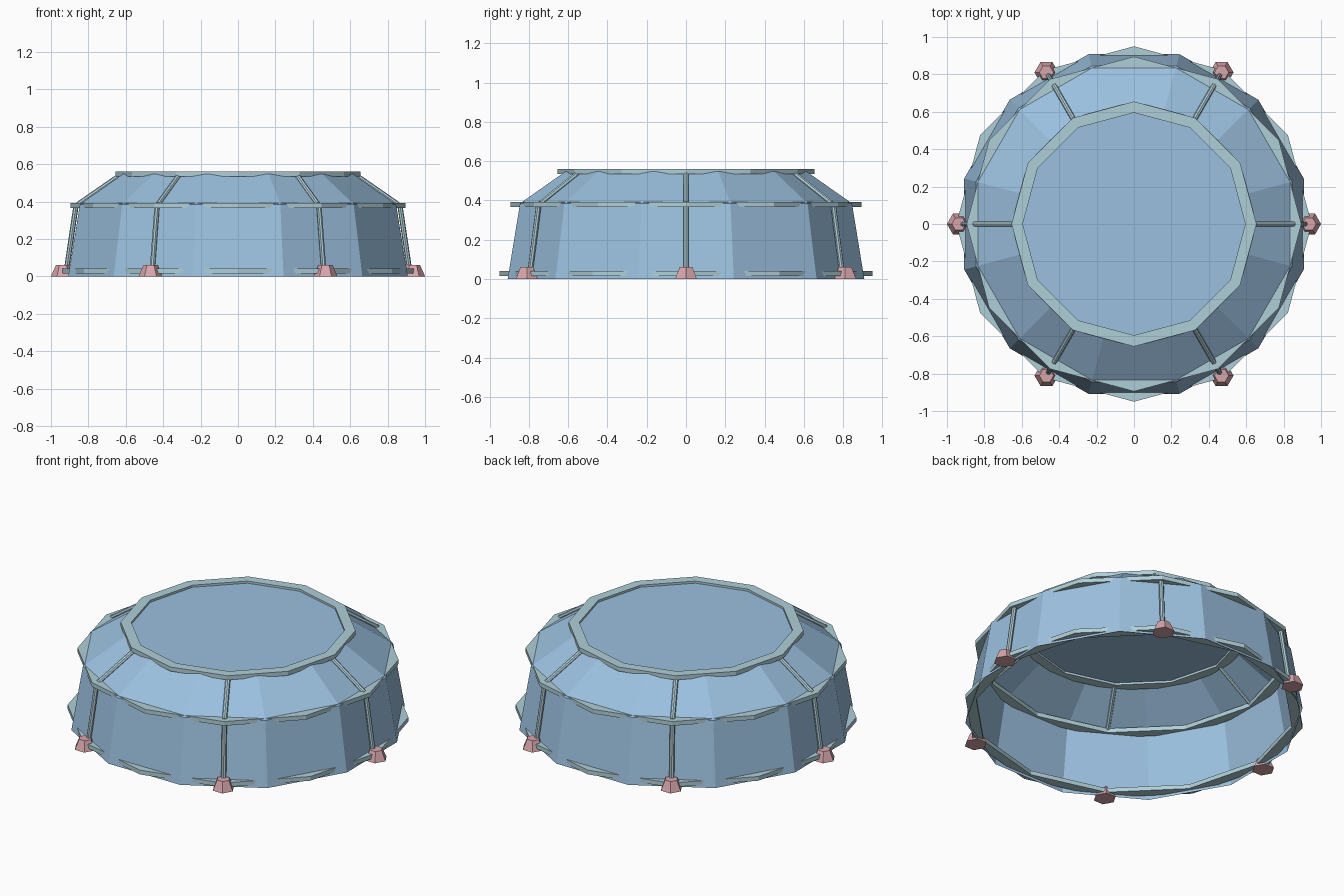
import bpy, bmesh, math
from mathutils import Vector

if "Cube" in bpy.data.objects:
    bpy.data.objects.remove(bpy.data.objects["Cube"])


def material(name, rgb):
    m = bpy.data.materials.new(name)
    m.diffuse_color = (*rgb, 1)
    m.use_nodes = True
    m.node_tree.nodes["Principled BSDF"].inputs["Base Color"].default_value = m.diffuse_color
    return m


GLASS = material("glass_blue", (0.33, 0.53, 0.74))
FRAME = material("frame_teal", (0.43, 0.62, 0.68))
FOOT = material("foot_pink", (0.68, 0.38, 0.41))


def finish(bm, name, mat, recalc=True):
    if recalc:
        bmesh.ops.recalc_face_normals(bm, faces=bm.faces)
    me = bpy.data.meshes.new(name)
    bm.to_mesh(me)
    bm.free()
    me.materials.append(mat)
    ob = bpy.data.objects.new(name, me)
    bpy.context.collection.objects.link(ob)
    return ob


def loop(bm, r, z, offset, n=12):
    return [bm.verts.new((r * math.cos(offset + i * math.tau / n),
                          r * math.sin(offset + i * math.tau / n), z)) for i in range(n)]


def bridge(bm, a, b):
    n = len(a)
    for i in range(n):
        j = (i + 1) % n
        bm.faces.new((a[i], a[j], b[j], b[i]))


def ring(name, outer, z0, z1, width=0.06):
    bm = bmesh.new()
    prof = [(outer, z0), (outer, z1), (outer - width, z1), (outer - width, z0)]
    loops = [loop(bm, r, z, 0) for r, z in prof]
    for k in range(4):
        bridge(bm, loops[k], loops[(k + 1) % 4])
    finish(bm, name, FRAME)


def rod(name, p, q, radius, sides=8):
    p, q = Vector(p), Vector(q)
    d = q - p
    bm = bmesh.new()
    bmesh.ops.create_cone(bm, cap_ends=True, segments=sides, radius1=radius,
                          radius2=radius, depth=d.length)
    ob = finish(bm, name, FRAME)
    ob.location = (p + q) / 2
    ob.rotation_mode = 'QUATERNION'
    ob.rotation_quaternion = d.to_track_quat('Z', 'Y')


# Dome shell: twelve sides, open underneath, flat cap
bm = bmesh.new()
prof = [(0.94, 0.0), (0.875, 0.385), (0.635, 0.548)]
loops = [loop(bm, r, z, math.radians(15)) for r, z in prof]
bridge(bm, loops[0], loops[1])
bridge(bm, loops[1], loops[2])
bm.faces.new(loops[2])
finish(bm, "dome_shell", GLASS, recalc=False)

# Frame rings, turned half a side against the shell
ring("base_ring", 0.95, 0.015, 0.041)
ring("middle_ring", 0.895, 0.366, 0.392)
ring("top_ring", 0.655, 0.535, 0.561)

# Six struts with feet
for i in range(6):
    a = i * math.tau / 6
    c, s = math.cos(a), math.sin(a)
    rod(f"lower_strut_{i + 1}", (0.919 * c, 0.919 * s, 0.02), (0.865 * c, 0.865 * s, 0.385), 0.014)
    rod(f"upper_strut_{i + 1}", (0.855 * c, 0.855 * s, 0.385), (0.624 * c, 0.624 * s, 0.545), 0.014)
    bm = bmesh.new()
    lo, hi = loop(bm, 0.064, 0, 0, 6), loop(bm, 0.038, 0.06, 0, 6)
    bridge(bm, lo, hi)
    bm.faces.new(hi)
    bm.faces.new(lo[::-1])
    ob = finish(bm, f"foot_{i + 1}", FOOT)
    ob.location = (0.936 * c, 0.936 * s, 0)
